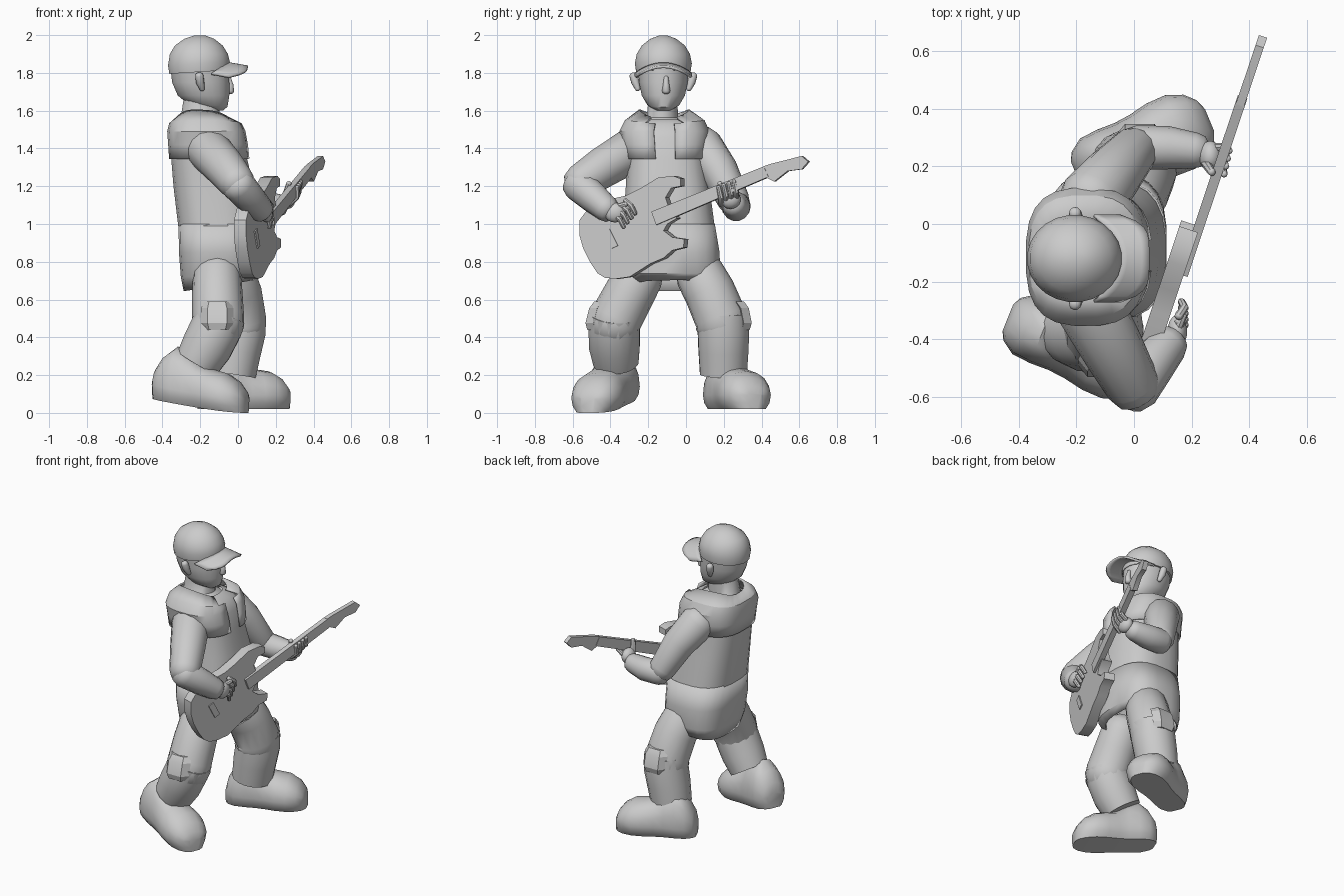
import bpy, bmesh, math
from mathutils import Vector as V

if "Cube" in bpy.data.objects:
    bpy.data.objects.remove(bpy.data.objects["Cube"])

grey = bpy.data.materials.new("plain_grey")
grey.diffuse_color = (0.6, 0.6, 0.6, 1)
grey.use_nodes = True
grey.node_tree.nodes["Principled BSDF"].inputs["Base Color"].default_value = grey.diffuse_color


def make(name, bm, angle=40, thick=0):
    """Turn a bmesh into a finished object."""
    bmesh.ops.recalc_face_normals(bm, faces=bm.faces[:])
    me = bpy.data.meshes.new(name)
    bm.to_mesh(me)
    bm.free()
    ob = bpy.data.objects.new(name, me)
    bpy.context.collection.objects.link(ob)
    me.materials.append(grey)
    if thick:
        m = ob.modifiers.new("thickness", 'SOLIDIFY')
        m.thickness, m.offset = thick, 0
    bpy.ops.object.select_all(action='DESELECT')
    bpy.context.view_layer.objects.active = ob
    ob.select_set(True)
    bpy.ops.object.shade_smooth_by_angle(angle=math.radians(angle))
    return ob


def skin(name, rings, caps=True, skip=lambda c: False, **kw):
    """Bridge a stack of equal rings."""
    bm = bmesh.new()
    vs = [[bm.verts.new(p) for p in r] for r in rings]
    n = len(vs[0])
    for a, b in zip(vs, vs[1:]):
        for i in range(n):
            j = (i + 1) % n
            f = [a[i], a[j], b[j], b[i]]
            if not skip(sum((v.co for v in f), V()) / 4):
                bm.faces.new(f)
    if caps:
        bm.faces.new(vs[0])
        bm.faces.new(vs[-1])
    return make(name, bm, **kw)


def loft(name, levels, n=24, power=1.0, **kw):
    """Level = z, xmin, xmax, ymin, ymax, (extra height at the front), (extra height at the sides)."""
    rings = []
    for z, x0, x1, y0, y1, *more in levels:
        front, sides = (more + [0, 0])[:2]
        ring = []
        for i in range(n):
            a = 2 * math.pi * (i + .5) / n
            c, s = (math.copysign(abs(t) ** power, t) for t in (math.cos(a), math.sin(a)))
            ring.append(V(((x0 + x1) / 2 + (x1 - x0) / 2 * c, (y0 + y1) / 2 + (y1 - y0) / 2 * s,
                           z + front * c + sides * s * s)))
        rings.append(ring)
    return skin(name, rings, **kw)


def limb(name, pts, n=14, rounded=True):
    """Tube through (x, y, z, radius) points, with rounded ends."""
    P = [(V(p[:3]), p[3]) for p in pts]
    if rounded:
        d0 = (P[0][0] - P[1][0]).normalized()
        d1 = (P[-1][0] - P[-2][0]).normalized()
        (a, ra), (b, rb) = P[0], P[-1]
        P = ([(a + d0 * ra * .75, ra * .4), (a + d0 * ra * .45, ra * .85)] + P
             + [(b + d1 * rb * .45, rb * .85), (b + d1 * rb * .75, rb * .4)])
    rings, q, prev = [], None, None
    for i, (p, r) in enumerate(P):
        t = (P[min(i + 1, len(P) - 1)][0] - P[max(i - 1, 0)][0]).normalized()
        q = prev.rotation_difference(t) @ q if q else t.to_track_quat('Z', 'Y')
        prev = t
        rings.append([p + q @ V((r * math.cos(2 * math.pi * k / n), r * math.sin(2 * math.pi * k / n), 0))
                      for k in range(n)])
    return skin(name, rings)


def ball(name, c, s):
    bm = bmesh.new()
    bmesh.ops.create_uvsphere(bm, u_segments=14, v_segments=9, radius=1)
    for v in bm.verts:
        v.co = V(c) + V([a * b for a, b in zip(v.co, s)])
    return make(name, bm, 60)


# torso: long hollow waistcoat, with a yoke left open at the chest
loft("waistcoat", [(.675, -.285, .08, -.27, .165, .03), (.73, -.3, .11, -.31, .18, .01),
                   (.85, -.31, .11, -.33, .175), (1.0, -.312, .11, -.33, .15)],
     power=.7, caps=False, thick=.008)
loft("jacket_body", [(.99, -.318, .112, -.335, .153), (1.2, -.343, .085, -.32, .125),
                     (1.35, -.355, .048, -.315, .104), (1.46, -.358, .03, -.32, .10),
                     (1.53, -.335, -.01, -.27, .05), (1.555, -.3, -.07, -.22, -.01)], power=.75, caps=False)
loft("jacket_yoke", [(1.345, -.36, .056, -.325, .108), (1.42, -.365, .048, -.335, .112),
                     (1.49, -.37, .035, -.348, .12), (1.53, -.36, .015, -.32, .095, 0, .015),
                     (1.56, -.31, -.05, -.245, .015, -.01, .04)], power=.7, caps=False, thick=.012,
     skip=lambda c: c.x > -.12 and abs(c.y + .11) < .075, angle=30)
loft("neck", [(1.54, -.31, -.06, -.23, 0), (1.565, -.305, -.095, -.21, -.04), (1.66, -.29, -.1, -.2, -.045)], n=16)

# head and face
loft("head", [(1.605, -.2, -.08, -.165, -.075, -.005), (1.63, -.27, -.055, -.205, -.035, -.01),
              (1.68, -.32, -.045, -.235, -.005), (1.75, -.35, -.045, -.25, .01),
              (1.84, -.36, -.05, -.255, .015)])
limb("nose", [(-.05, -.105, 1.775, .012), (-.04, -.105, 1.735, .017), (-.042, -.105, 1.705, .022)], 10)
for side in (-1, 1):
    limb("ear", [(-.205, -.12 + side * .158, 1.785, .022), (-.2, -.12 + side * .148, 1.75, .022),
                 (-.19, -.12 + side * .135, 1.715, .014)], 10)

# cap and peak
loft("cap", [(1.805, -.365, -.045, -.265, .025, .01), (1.85, -.372, -.042, -.272, .032, .01),
             (1.9, -.362, -.052, -.262, .022), (1.945, -.335, -.08, -.235, -.005),
             (1.98, -.285, -.125, -.19, -.05), (1.997, -.235, -.17, -.145, -.095)])
bm = bmesh.new()
rows = []
for j in range(5):
    row = []
    for i in range(15):
        u, v = i / 7 - 1, j / 4
        back, tip = -.05 - .09 * u * u, .052 - .10 * abs(u) ** 5
        row.append(bm.verts.new((back + (tip - back) * v, -.12 + .148 * u,
                                 1.85 - .055 * u * u - .018 * v)))
    rows.append(row)
for a, b in zip(rows, rows[1:]):
    for i in range(14):
        bm.faces.new((a[i], a[i + 1], b[i + 1], b[i]))
make("cap_peak", bm, thick=.014)

# arms
limb("right_upper_sleeve", [(-.158, -.28, 1.395, .118), (-.07, -.44, 1.3, .108), (-.005, -.56, 1.22, .096)])
limb("right_forearm", [(0, -.568, 1.208, .09), (.06, -.49, 1.14, .082), (.118, -.42, 1.08, .07)])
limb("left_upper_sleeve", [(-.15, .08, 1.41, .115), (-.07, .175, 1.28, .102), (0, .255, 1.12, .084)])
limb("left_forearm", [(.01, .265, 1.095, .078), (.12, .265, 1.09, .075), (.215, .255, 1.1, .062)])

# hands
ball("right_palm", (.15, -.375, 1.06), (.035, .06, .052))
for k in range(4):
    y, z = -.35 + .02 * k, 1.015 + .024 * k
    limb("right_finger", [(.155, y - .03, z + .035, .015), (.175, y, z + .01, .015), (.165, y + .02, z - .03, .013)], 8)
limb("right_thumb", [(.15, -.37, 1.09, .016), (.17, -.32, 1.105, .014)], 8)
ball("left_palm", (.265, .235, 1.13), (.04, .055, .05))
for k in range(4):
    y, z = .185 + .027 * k, 1.135 + .01 * k
    limb("left_finger", [(.27, y, z - .03, .015), (.31 + .004 * k, y, z + .005, .015),
                         (.313 + .006 * k, y - .012, z + .06, .012)], 8)
limb("left_thumb", [(.25, .21, 1.15, .017), (.27, .18, 1.215, .014)], 8)


# guitar: flat outlines in one upright, turned plane
def plate(name, outline, front, thick):
    nrm = V((.948, -.318, 0))
    bm = bmesh.new()
    rim = [V((.235 + .335 * y, y, z)) + nrm * front for y, z in outline]
    a = [bm.verts.new(p) for p in rim]
    b = [bm.verts.new(p - nrm * thick) for p in rim]
    bm.faces.new(a)
    bm.faces.new(b[::-1])
    for i in range(len(a)):
        j = (i + 1) % len(a)
        bm.faces.new((a[i], b[i], b[j], a[j]))
    make(name, bm, 30)


plate("guitar_body", [(-.07, 1.255), (-.03, 1.24), (-.03, 1.2), (-.08, 1.19), (-.11, 1.14), (-.09, 1.08),
                      (-.05, 1.03), (-.1, 1.0), (-.12, .965), (-.075, .93), (-.01, .92), (-.015, .875),
                      (-.075, .86), (-.12, .82), (-.19, .79), (-.3, .72), (-.37, .71), (-.43, .715),
                      (-.47, .74), (-.51, .8), (-.545, .87), (-.565, .94), (-.565, 1.02), (-.52, 1.08),
                      (-.455, 1.12), (-.32, 1.15), (-.24, 1.19), (-.15, 1.245)], -.003, .068)
plate("guitar_neck", [(-.18, 1.065), (-.155, .995), (.44, 1.25), (.415, 1.305)], .012, .035)
plate("guitar_headstock", [(.41, 1.305), (.45, 1.318), (.615, 1.36), (.65, 1.33), (.615, 1.29),
                           (.54, 1.28), (.47, 1.225), (.43, 1.245)], .01, .03)
plate("guitar_bridge", [(-.44, .96), (-.405, .975), (-.36, .885), (-.395, .87)], .004, .009)

# trousers: thighs overlap the wider shins at the knee
limb("right_thigh", [(-.11, -.245, .73, .128), (-.11, -.3, .63, .134), (-.105, -.37, .5, .138),
                     (-.105, -.38, .46, .138)], 16)
limb("right_shin", [(-.09, -.375, .52, .134), (-.12, -.38, .44, .138), (-.165, -.378, .35, .136),
                    (-.215, -.37, .265, .122)], 16, False)
limb("left_thigh", [(-.04, .07, .74, .13), (-.01, .125, .64, .136), (.01, .185, .5, .139), (.01, .19, .46, .139)], 16)
limb("left_shin", [(.015, .195, .52, .134), (.01, .198, .43, .138), (-.01, .198, .33, .134),
                   (-.03, .198, .205, .126)], 16, False)


# knee patches: bent pads on the outer sides
def pad(name, cx, cy, cz, side, lean):
    rings = []
    for dz, grow, out in ((-.075, .85, .0), (-.04, 1, .018), (.04, 1, .018), (.075, .85, 0)):
        rings.append([V((cx + u * .085 * grow, cy + side * (out + d) - lean * dz, cz + dz))
                      for u, d in ((-1, -.03), (-.6, .012), (.6, .012), (1, -.03), (.6, -.04), (-.6, -.04))])
    skin(name, rings, angle=25)


pad("right_knee_patch", -.11, -.492, .515, -1, -.25)
pad("left_knee_patch", .02, .31, .515, 1, .2)


# shoes: rings along the foot, flat underneath
def shoe(name, heel, toe, lift):
    h, t = V(heel), V(toe)
    d = t - h
    side = V((-d.y, d.x, 0)).normalized()
    rings = []
    for s, w, top in ((0, .05, .1), (.03, .08, .165), (.12, .112, .24), (.25, .118, .3), (.38, .116, .27),
                      (.5, .122, .225), (.64, .136, .21), (.78, .138, .2), (.9, .115, .165), (.97, .08, .12),
                      (1, .04, .08)):
        base = h + d * s + V((0, 0, lift * (1 - s) ** 1.3))
        ring = []
        for k in range(16):
            a = 2 * math.pi * k / 16
            c, z = math.cos(a), math.sin(a)
            zz = .075 + (top - .075) * z if z > 0 else max(0, .075 + .11 * z)
            ring.append(base + side * (w * math.copysign(abs(c) ** .85, c)) + V((0, 0, zz)))
        rings.append(ring)
    skin(name, rings, angle=45)


shoe("left_shoe", (-.2, .17, .02), (.262, .362, .02), 0)
shoe("right_shoe", (-.438, -.325, 0), (.045, -.52, 0), .075)
